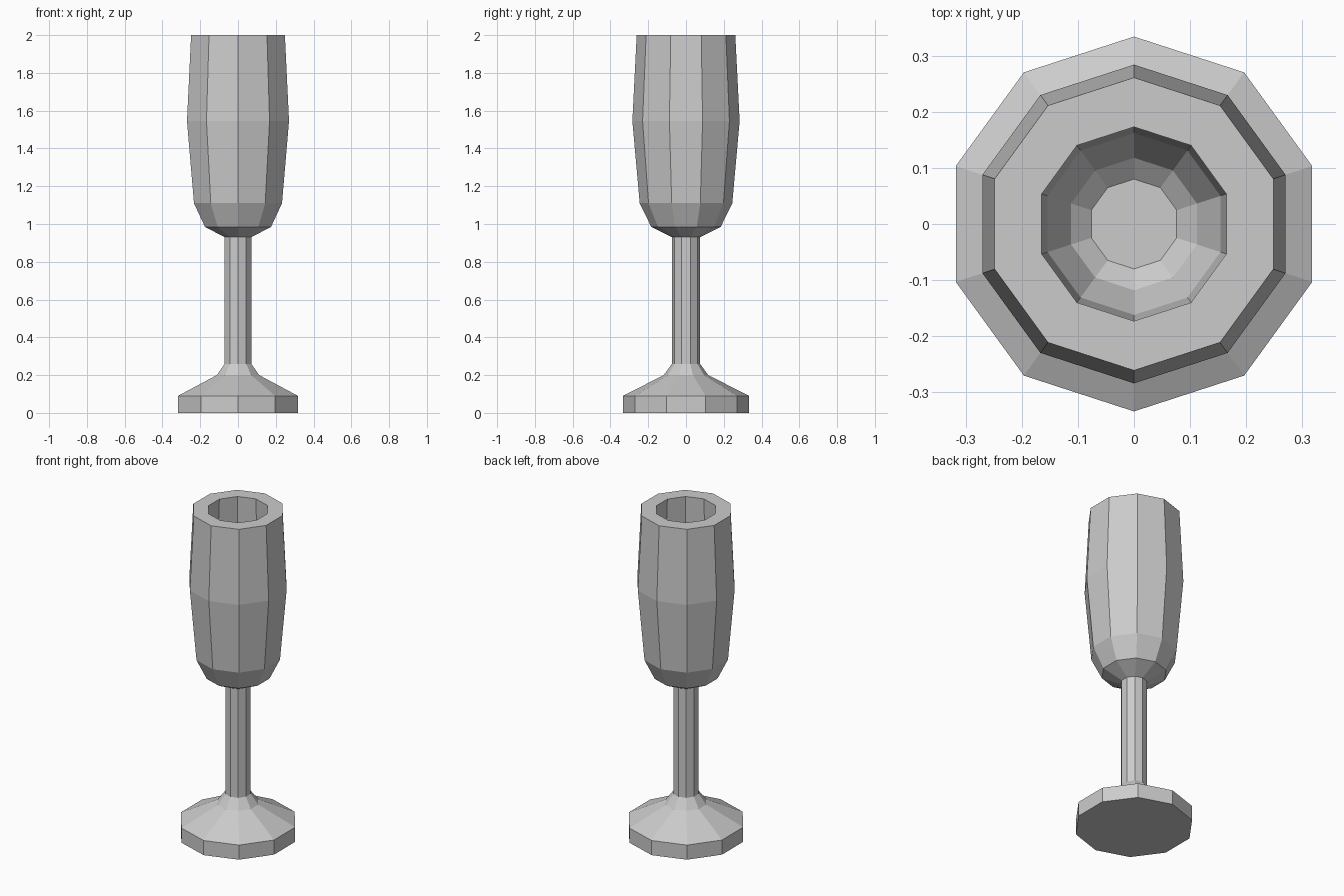
import bpy, bmesh, math

if "Cube" in bpy.data.objects:
    bpy.data.objects.remove(bpy.data.objects["Cube"])

SIDES = 10


def lathe(name, profile, cap_start=False, cap_end=False):
    """Revolve (radius, z) points into a flat-faced ten-sided part."""
    bm = bmesh.new()
    rings = []
    for r, z in profile:
        ring = []
        for i in range(SIDES):
            a = math.pi / 2 + 2 * math.pi * i / SIDES
            ring.append(bm.verts.new((r * math.cos(a), r * math.sin(a), z)))
        rings.append(ring)
    for lo, hi in zip(rings, rings[1:]):
        for i in range(SIDES):
            j = (i + 1) % SIDES
            bm.faces.new((lo[i], lo[j], hi[j], hi[i]))
    if cap_start:
        bm.faces.new(rings[0][::-1])
    if cap_end:
        bm.faces.new(rings[-1])
    mesh = bpy.data.meshes.new(name)
    bm.to_mesh(mesh)
    bm.free()
    obj = bpy.data.objects.new(name, mesh)
    bpy.context.collection.objects.link(obj)
    return obj


# Foot: thick disc rising in a flared cone to the stem
lathe("foot", [(0.334, 0), (0.334, 0.09), (0.118, 0.2), (0.074, 0.26)],
      cap_start=True)

# Stem: slim straight column
lathe("stem", [(0.074, 0.26), (0.074, 0.93)])

# Bowl: outer wall up to the rim, then the hollow inside down to its floor
outer = [(0.074, 0.93), (0.184, 0.985), (0.245, 1.11), (0.284, 1.545), (0.261, 2.0)]
inner = [(0.173, 2.0), (0.194, 1.55), (0.162, 1.14), (0.118, 1.05), (0.08, 1.02)]
lathe("bowl", outer + inner, cap_end=True)
